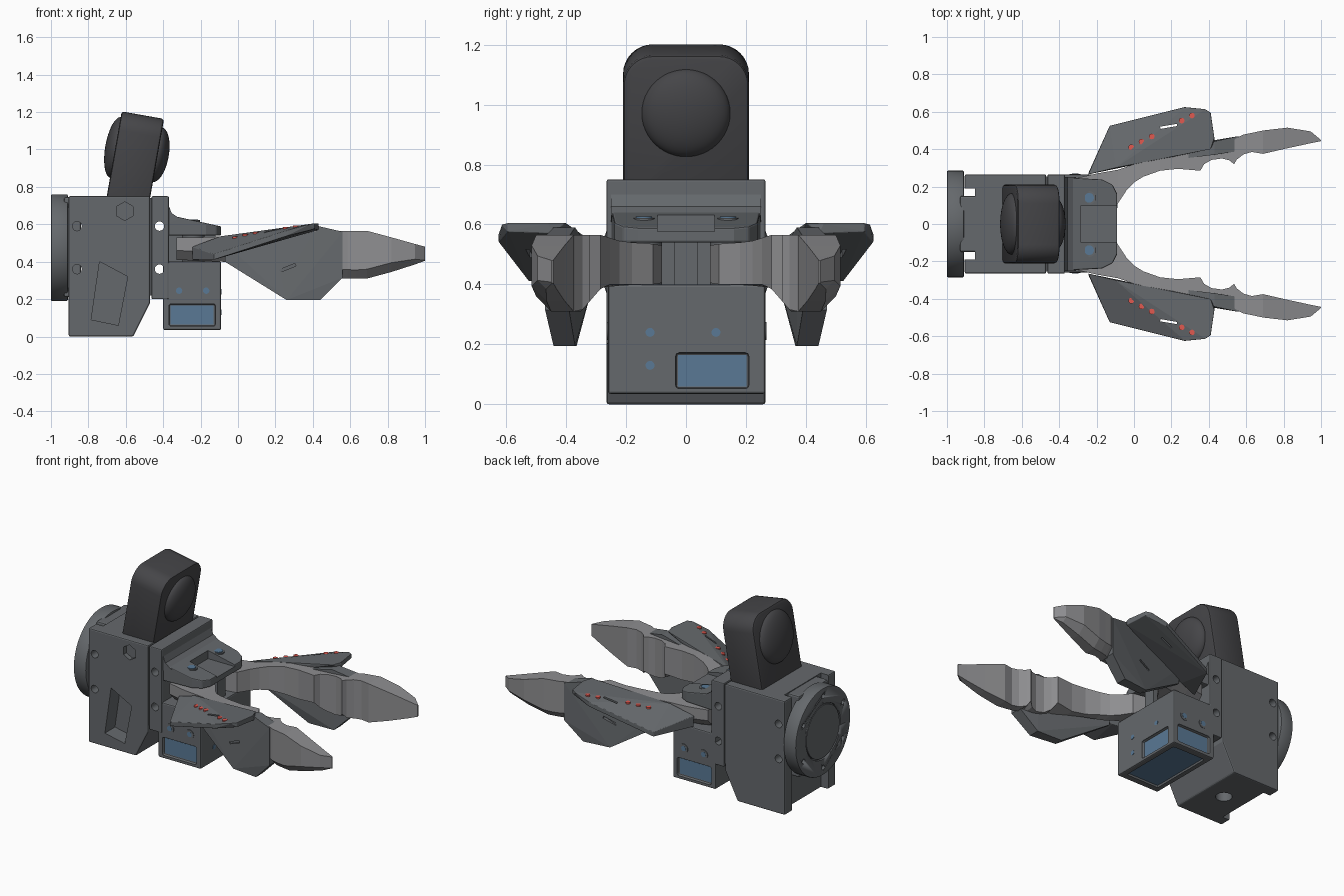
import bpy, bmesh
from math import radians, sin, cos, pi
from mathutils import Vector, Matrix, Euler
from mathutils.bvhtree import BVHTree

if "Cube" in bpy.data.objects:
    bpy.data.objects.remove(bpy.data.objects["Cube"])


def material(name, color):
    m = bpy.data.materials.new(name)
    m.diffuse_color = color
    m.use_nodes = True
    m.node_tree.nodes["Principled BSDF"].inputs["Base Color"].default_value = m.diffuse_color
    return m


BLUE = material("blue_panel", (0.10, 0.19, 0.30, 1))
RED = material("red_mark", (0.75, 0.10, 0.08, 1))
DARK = material("dark_shell", (0.06, 0.06, 0.065, 1))
BODY = material("body_shell", (0.13, 0.14, 0.15, 1))
LIGHT = material("light_grip", (0.27, 0.27, 0.28, 1))


def finish(name, bm, mat=BODY, smooth=False, bevel=0, segs=2):
    bmesh.ops.recalc_face_normals(bm, faces=bm.faces)
    if bevel:
        edges = [e for e in bm.edges if e.calc_face_angle(0) > radians(30)]
        bmesh.ops.bevel(bm, geom=edges, offset=bevel, segments=segs, profile=0.5, affect='EDGES')
    me = bpy.data.meshes.new(name)
    bm.to_mesh(me)
    bm.free()
    o = bpy.data.objects.new(name, me)
    bpy.context.collection.objects.link(o)
    me.materials.append(mat)
    if smooth:
        activate(o)
        bpy.ops.object.shade_smooth_by_angle(angle=radians(30))
    return o


def activate(o):
    bpy.ops.object.select_all(action='DESELECT')
    o.select_set(True)
    bpy.context.view_layer.objects.active = o


def box(name, lo, hi, bevel=0, rot=(0, 0, 0), mat=BODY):
    lo, hi = Vector(lo), Vector(hi)
    bm = bmesh.new()
    bmesh.ops.create_cube(bm, size=1, matrix=Matrix.LocRotScale((lo + hi) / 2, Euler(rot), hi - lo))
    return finish(name, bm, mat, bevel=bevel)


def cyl(name, c, r, depth, axis='z', segs=32, bevel=0, mat=BODY):
    rot = {'x': (0, pi / 2, 0), 'y': (pi / 2, 0, 0), 'z': (0, 0, 0)}[axis]
    bm = bmesh.new()
    bmesh.ops.create_cone(bm, cap_ends=True, segments=segs, radius1=r, radius2=r, depth=depth,
                          matrix=Matrix.LocRotScale(c, Euler(rot), None))
    return finish(name, bm, mat, smooth=segs > 8, bevel=bevel)


def prism(name, pts, offset, bevel=0, mat=BODY, matrix=None, smooth=False):
    bm = bmesh.new()
    f = bm.faces.new([bm.verts.new(p) for p in pts])
    ext = bmesh.ops.extrude_face_region(bm, geom=[f])['geom']
    bmesh.ops.translate(bm, verts=[v for v in ext if isinstance(v, bmesh.types.BMVert)], vec=offset)
    if matrix:
        bm.transform(matrix)
    return finish(name, bm, mat, bevel=bevel, smooth=smooth)


def hull(name, pts, bevel=0, mat=BODY):
    bm = bmesh.new()
    for p in pts:
        bm.verts.new(p)
    bmesh.ops.convex_hull(bm, input=bm.verts)
    bmesh.ops.delete(bm, geom=[v for v in bm.verts if not v.link_faces], context='VERTS')
    bmesh.ops.dissolve_limit(bm, angle_limit=radians(2), verts=bm.verts, edges=bm.edges)
    return finish(name, bm, mat, bevel=bevel)


def cut(o, *cutters):
    for c in cutters:
        m = o.modifiers.new("cut", 'BOOLEAN')
        m.operation, m.solver, m.object = 'DIFFERENCE', 'EXACT', c
        activate(o)
        bpy.ops.object.modifier_apply(modifier=m.name)
        bpy.data.objects.remove(c)


# Rear housing with window, hex pocket and through holes
housing = prism("rear_housing", [(x, -.265, z) for x, z in
                [(-.905, 0), (-.56, 0), (-.47, .18), (-.47, .75), (-.905, .75)]], (0, .53, 0), .008)
cut(housing,
    prism("c", [(x, -.4, z) for x, z in [(-.74, .40), (-.59, .32), (-.64, .06), (-.785, .09)]], (0, .24, 0)),
    cyl("c", (-.605, -.265, .67), .05, .06, 'y', 6),
    cyl("c", (-.70, 0, 0), .05, .12),
    box("c", (-1, -.19, -.1), (-.85, .19, .9)),
    *[cyl("c", (-.86, 0, z), .025, 1, 'y', 20) for z in (.36, .59)])

# Mounting flange
box("flange_neck", (-.93, -.15, .21), (-.84, .15, .745), .01)
flange = cyl("flange", (-.955, 0, .475), .285, .09, 'x', 64, .006)
cut(flange, cyl("c", (-1, 0, .475), .18, .03, 'x', 48),
    *[cyl("c", (-1, .235 * cos(a), .475 + .235 * sin(a)), .015, .06, 'x', 16)
      for a in [radians(30 + 60 * i) for i in range(6)]])
cyl("flange_hub", (-.985, 0, .475), .172, .026, 'x', 48)

# Tilted sensor tower with domes on both faces
tilt = Matrix.Translation((-.585, 0, .75)) @ Matrix.Rotation(radians(10), 4, 'Y')
arc = [(.11 + .1 * cos(a), .34 + .1 * sin(a)) for a in [pi / 2 * i / 8 for i in range(9)]]
outline = [(.21, -.1)] + arc + [(-y, z) for y, z in reversed(arc)] + [(-.21, -.1)]
prism("sensor_tower", [(-.115, y, z) for y, z in outline], (.23, 0, 0), .014, DARK, tilt, True)
for name, s, r, d in (("front_dome", 1, .148, .062), ("rear_dome", -1, .165, .057)):
    bm = bmesh.new()
    bmesh.ops.create_uvsphere(bm, u_segments=48, v_segments=24, radius=1,
                              matrix=tilt @ Matrix.LocRotScale((s * .112, 0, .245), None, (d, r, r)))
    finish(name, bm, DARK, True)

# Bracket behind the jaws
bracket = box("jaw_bracket", (-.462, -.265, .20), (-.37, .265, .75), .006)
link = box("bracket_link", (-.50, -.255, .22), (-.44, .255, .74))
for part in (bracket, link):
    cut(part, *[cyl("c", (-.42, 0, z), .025, 1, 'y', 20) for z in (.36, .59)])

# Sloped top plate with pocket and screws
rim = [(-.39, .25), (-.17, .238), (-.115, .21), (-.09, .16)]
plate = hull("jaw_top_plate", [(x, s * y, z) for x, y in rim for s in (1, -1)
             for z in (.54, .65 - .22 * (x + .37))], .006)
cut(plate, box("c", (-.285, -.095, .577), (0, .095, .8)))
prism("plate_step", [(x, -.25, z) for x, z in [(-.39, .60), (-.31, .63), (-.355, .66), (-.37, .70), (-.39, .70)]],
      (0, .50, 0))
for s in (1, -1):
    cyl("plate_screw", (-.24, s * .14, .611), .026, .03, mat=BLUE)
    cyl("plate_screw_ring", (-.24, s * .14, .607), .036, .03)
    cyl("jaw_pivot", (-.24, s * .14, .47), .06, .15)
box("jaw_divider", (-.38, -.04, .38), (-.12, .04, .55))

# Lower block with blue inset panels on three faces and underneath
block = box("lower_block", (-.40, -.26, .035), (-.09, .265, .40), .008)
cut(block,
    box("c", (-.37, -.3, .055), (-.12, -.24, .175), .012),
    box("c", (-.37, .245, .055), (-.12, .3, .175), .012),
    box("c", (-.11, -.035, .052), (0, .21, .172), .012),
    box("c", (-.365, -.215, 0), (-.125, .22, .05), .012))
box("front_panel", (-.36, -.245, .064), (-.13, -.23, .166), mat=BLUE)
box("back_panel", (-.36, .23, .064), (-.13, .25, .166), mat=BLUE)
box("side_panel", (-.12, -.026, .06), (-.105, .202, .164), mat=BLUE)
box("bottom_panel", (-.36, -.21, .045), (-.13, .215, .06), mat=BLUE)
for y, z in ((-.12, .24), (.10, .24), (-.12, .13)):
    cyl("side_screw", (-.092, y, z), .015, .008, 'x', 20, mat=BLUE)
for x in (-.315, -.17):
    for y in (-.26, .265):
        cyl("block_screw_ring", (x, y, .245), .03, .006, 'y', 24)
        cyl("block_screw", (x, y, .245), .017, .008, 'y', 20, mat=BLUE)

# Jaw stations: x, inner y, outer y, bottom z, top z
STATIONS = [(-.33, .09, .24, .41, .53), (-.20, .08, .27, .405, .53), (-.086, .11, .29, .40, .535),
            (-.04, .18, .305, .395, .54), (0, .222, .32, .39, .545), (.05, .253, .335, .39, .555),
            (.14, .285, .36, .385, .565), (.235, .295, .39, .37, .565), (.355, .285, .42, .34, .565),
            (.375, .32, .43, .335, .565), (.415, .343, .44, .32, .565), (.47, .35, .442, .31, .565),
            (.51, .34, .445, .31, .565), (.535, .32, .45, .31, .565), (.55, .345, .46, .31, .565),
            (.585, .372, .478, .31, .565), (.63, .385, .487, .31, .565), (.69, .375, .50, .31, .565),
            (.82, .405, .515, .345, .53), (.945, .432, .495, .385, .495), (1.0, .443, .449, .405, .48)]
WING = [(-.245, .265, .48), (-.10, .30, .535), (.41, .40, .605), (.43, .46, .605), (.41, .595, .605),
        (.38, .615, .60), (.27, .625, .57), (-.13, .525, .44), (.41, .595, .575), (.27, .625, .54),
        (-.13, .525, .41), (-.245, .27, .41), (.43, .445, .57), (.26, .41, .52), (-.10, .32, .42)]
FIN = [(-.07, .31, .335, .40), (.26, .365, .42, .195), (.44, .37, .442, .195), (.56, .39, .47, .315),
       (.56, .39, .47, .56), (.43, .37, .442, .59), (-.07, .31, .335, .50)]

for side, s in (("back", 1), ("front", -1)):
    # Scalloped gripping finger, its inner lower edge rising towards the palm
    bm = bmesh.new()
    rings = []
    for x, yi, yo, zb, zt in STATIONS:
        c = min(.05, (yo - yi) * .45)
        zi = max(zb, min(.40, .385 - (yi - .285) * 1.15))
        rings.append([bm.verts.new((x, s * y, z)) for y, z in
                      [(yi, zi), (yo - c, zb), (yo, zb + c), (yo, zt), (yi, zt)]])
    for a, b in zip(rings, rings[1:]):
        for i in range(5):
            j = (i + 1) % 5
            bm.faces.new((a[i], a[j], b[j], b[i]))
    bm.faces.new(rings[0])
    bm.faces.new(rings[-1])
    finish(side + "_finger", bm, LIGHT)

    # Thin outer wing with a slot, and the slotted upright fin below it
    wing = hull(side + "_wing", [(x, s * y, z) for x, y, z in WING], .003)
    tree = BVHTree.FromPolygons([v.co for v in wing.data.vertices], [p.vertices for p in wing.data.polygons])
    cut(wing, box("c", (.14, s * .522 - .006, .2), (.23, s * .522 + .006, .8), rot=(0, 0, s * .17)))
    fin = hull(side + "_fin", [(x, s * y, z) for x, y1, y2, z in FIN for y in (y1, y2)])
    cut(fin, box("c", (.22, s * .43 - .03, .36), (.31, s * .43 + .03, .374), rot=(0, -.38, 0)))

    # Red marks lying on the wing
    for x, y in ((-.015, .41), (.04, .44), (.095, .468), (.255, .553), (.31, .58)):
        hit = tree.ray_cast(Vector((x, s * y, 2)), Vector((0, 0, -1)))[0]
        if hit:
            cyl(side + "_mark", hit, .015, .01, segs=16, mat=RED)
